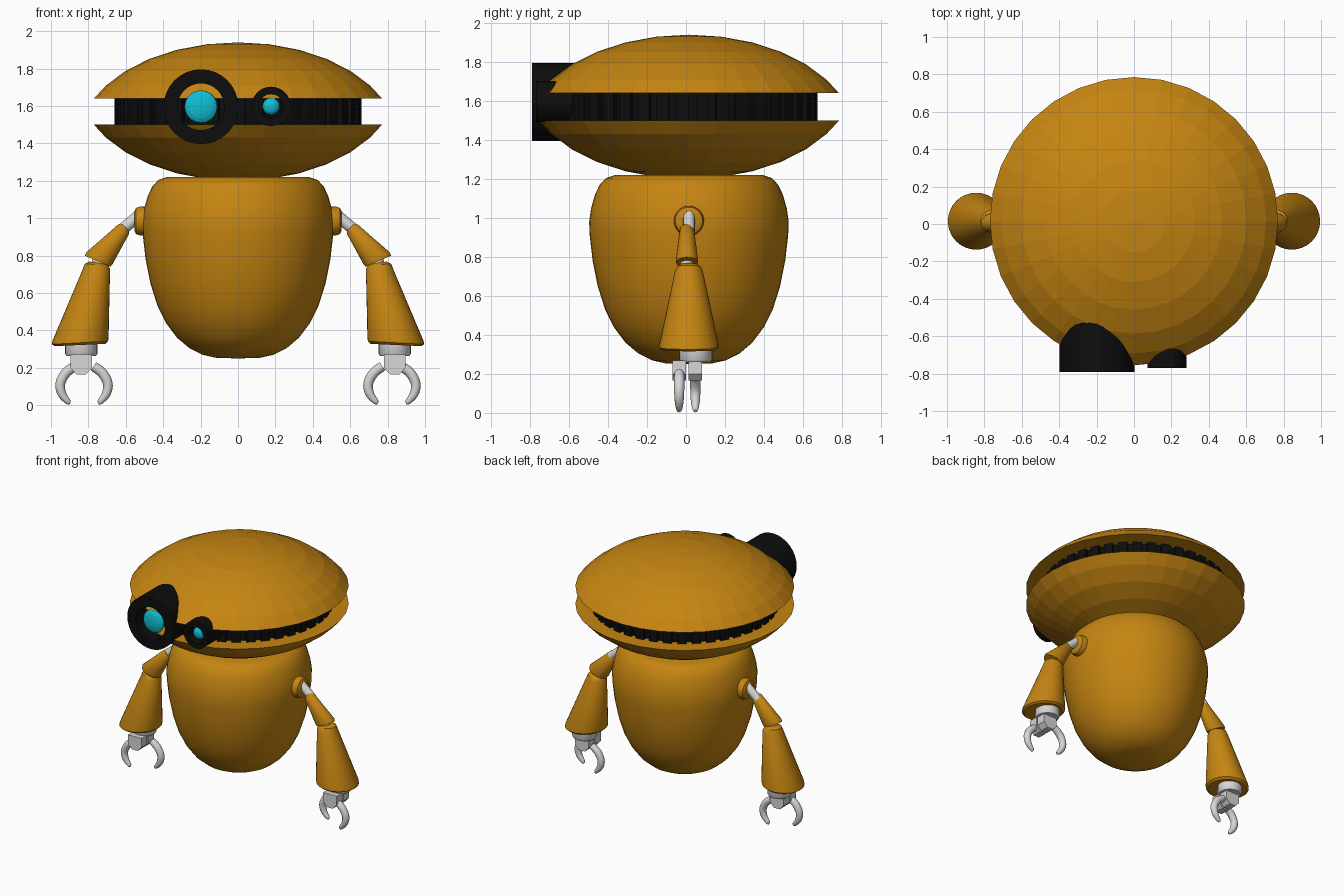
import bpy, bmesh, math
from mathutils import Vector

if "Cube" in bpy.data.objects:
    bpy.data.objects.remove(bpy.data.objects["Cube"])

CY = 0.015  # depth centre of head, body and arms


def material(name, r, g, b):
    m = bpy.data.materials.new(name)
    m.diffuse_color = (r, g, b, 1)
    m.use_nodes = True
    m.node_tree.nodes["Principled BSDF"].inputs["Base Color"].default_value = m.diffuse_color
    return m


GOLD = material("orange gold", 0.56, 0.235, 0.006)
BLACK = material("black", 0.004, 0.004, 0.004)
CYAN = material("cyan glow", 0.005, 0.52, 0.66)
GREY = material("light grey", 0.68, 0.68, 0.68)


def loft(name, rings, mat, smooth=True, closed=False):
    """Skin a list of equal-length point rings; cap the ends unless closed."""
    bm = bmesh.new()
    vs = [[bm.verts.new(p) for p in ring] for ring in rings]
    n = len(rings[0])
    pairs = list(zip(vs, vs[1:])) + ([(vs[-1], vs[0])] if closed else [])
    for a, b in pairs:
        for i in range(n):
            j = (i + 1) % n
            bm.faces.new((a[i], a[j], b[j], b[i]))
    if not closed:
        bm.faces.new(vs[0])
        bm.faces.new(vs[-1])
    bmesh.ops.remove_doubles(bm, verts=bm.verts, dist=1e-5)
    bmesh.ops.recalc_face_normals(bm, faces=bm.faces)
    me = bpy.data.meshes.new(name)
    bm.to_mesh(me)
    bm.free()
    me.materials.append(mat)
    ob = bpy.data.objects.new(name, me)
    bpy.context.collection.objects.link(ob)
    if smooth:
        bpy.ops.object.select_all(action='DESELECT')
        ob.select_set(True)
        bpy.context.view_layer.objects.active = ob
        bpy.ops.object.shade_smooth_by_angle(angle=math.radians(35))
    return ob


def ring(c, u, v, n):
    c, u, v = Vector(c), Vector(u), Vector(v)
    return [c + u * math.cos(2 * math.pi * i / n) + v * math.sin(2 * math.pi * i / n)
            for i in range(n)]


def lathe(name, profile, mat, centre, axis='z', n=32, **kw):
    """Revolve (radius, position) pairs about an axis through centre."""
    u, v, w = {'x': ((0, 1, 0), (0, 0, 1), (1, 0, 0)),
               'y': ((1, 0, 0), (0, 0, 1), (0, 1, 0)),
               'z': ((1, 0, 0), (0, 1, 0), (0, 0, 1))}[axis]
    rings = [ring(Vector(centre) + Vector(w) * t, Vector(u) * r, Vector(v) * r, n)
             for r, t in profile]
    return loft(name, rings, mat, **kw)


# Head: two faceted shells, each the cap of a flattened sphere
for name, z0, s in (("upper_head_shell", 1.64, 1), ("lower_head_shell", 1.50, -1)):
    cap = [(0.85 * math.cos(math.radians(a)), s * 0.52 * (math.sin(math.radians(a)) - 0.423))
           for a in (25, 33.75, 45, 56.25, 67.5, 78.75, 90)]
    lathe(name, cap, GOLD, (0, CY, z0), smooth=False)

# Toothed black band between the shells
TEETH = 40
outline = []
for i in range(TEETH):
    for f, r in ((0, 0.63), (0.38, 0.63), (0.38, 0.66), (1, 0.66)):
        a = 2 * math.pi * (i + f) / TEETH
        outline.append((r * math.cos(a), CY + r * math.sin(a)))
loft("toothed_band", [[(x, y, z) for x, y in outline] for z in (1.495, 1.645)],
     BLACK, smooth=False)

# Eyes: hollow black tubes with a shallow glowing lens
for side, x, z, ro, ri, rl, front, back in (
        ("large", -0.198, 1.596, 0.2, 0.125, 0.088, -0.79, -0.45),
        ("small", 0.177, 1.598, 0.105, 0.065, 0.046, -0.77, -0.55)):
    lathe(side + "_eye_tube", [(ro, front), (ro, back), (ri, back), (ri, front)],
          BLACK, (x, 0, z), 'y', closed=True)
    lens = [(rl * math.sin(math.pi * k / 8), front + 0.04 - 0.03 * math.cos(math.pi * k / 8))
            for k in range(9)]
    lathe(side + "_eye_lens", lens, CYAN, (x, 0, z), 'y', n=20, smooth=False)

# Egg shaped body
lathe("body", [(0, 0.25), (0.12, 0.254), (0.19, 0.27), (0.26, 0.305), (0.325, 0.36),
               (0.385, 0.44), (0.43, 0.53), (0.468, 0.65), (0.494, 0.78), (0.509, 0.91),
               (0.512, 0.98), (0.502, 1.05), (0.482, 1.12), (0.458, 1.17), (0.425, 1.205),
               (0.38, 1.22), (0, 1.22)], GOLD, (0, CY, 0), n=48)


def limb(name, sections, mat, s, n=24):
    """Loft along (x, z, y, half width dx, dz, half depth); s mirrors in x."""
    loft(name, [ring((s * x, y, z), (s * dx, 0, dz), (0, d, 0), n)
                for x, z, y, dx, dz, d in sections], mat)


def spline(pts, steps=5):
    """Catmull-Rom through points of any dimension."""
    p = [Vector(q) for q in [pts[0]] + pts + [pts[-1]]]
    out = []
    for i in range(1, len(p) - 2):
        for k in range(steps):
            t = k / steps
            a, b, c, d = p[i - 1:i + 3]
            out.append(0.5 * (2 * b + (c - a) * t + (2 * a - 5 * b + 4 * c - d) * t * t
                              + (3 * b - a - 3 * c + d) * t ** 3))
    return out + [p[-1]]


for side, s in (("left", 1), ("right", -1)):
    # Shoulder knob and pin
    lathe(side + "_shoulder_knob", [(0, s * 0.46), (0.075, s * 0.46), (0.077, s * 0.525),
                                    (0.07, s * 0.545), (0.055, s * 0.553), (0, s * 0.555)],
          GOLD, (0, CY, 0.985), 'x')
    limb(side + "_shoulder_pin", [(0.53, 1.015, CY, 0.02, 0.024, 0.03),
                                  (0.63, 0.93, CY, 0.02, 0.024, 0.03)], GREY, s, 16)
    # Upper arm
    limb(side + "_upper_arm", [(0.602, 0.952, CY - 0.01, 0.018, 0.018, 0.025),
                               (0.612, 0.94, CY - 0.01, 0.028, 0.027, 0.037),
                               (0.742, 0.785, CY - 0.01, 0.071, 0.031, 0.057),
                               (0.75, 0.77, CY - 0.01, 0.068, 0.029, 0.055)], GOLD, s)
    limb(side + "_elbow_pin", [(0.735, 0.80, CY - 0.01, 0.034, 0.014, 0.034),
                               (0.752, 0.735, CY - 0.01, 0.034, 0.014, 0.034)], GREY, s, 16)
    # Forearm
    limb(side + "_forearm", [(0.756, 0.764, CY, 0.04, 0.004, 0.04),
                             (0.757, 0.752, CY, 0.063, 0.004, 0.06),
                             (0.758, 0.725, CY, 0.074, -0.002, 0.072),
                             (0.842, 0.352, CY, 0.15, -0.008, 0.152),
                             (0.845, 0.334, CY, 0.15, -0.008, 0.152),
                             (0.845, 0.322, CY, 0.135, -0.006, 0.137)], GOLD, s, 32)
    # Wrist discs
    limb(side + "_wrist", [(0.838, 0.34, 0.05, 0.086, 0, 0.085),
                           (0.838, 0.275, 0.05, 0.086, 0, 0.085),
                           (0.838, 0.262, 0.05, 0.078, 0, 0.077)], GREY, s)
    # Two knuckle blocks, each carrying one hooked finger
    for part, y, out in (("outer", -0.035, 1), ("inner", 0.048, -1)):
        outline = [(-0.058, 0.27), (0.058, 0.27), (0.058, 0.2),
                   (0.025, 0.165), (-0.025, 0.165), (-0.058, 0.2)]
        loft(f"{side}_{part}_knuckle", [[(s * (0.838 + x), y + d, z) for x, z in outline]
                                        for d in (-0.035, 0.035)], GREY, smooth=False)
        path = spline([(0.035, 0.208, 0.026), (0.083, 0.172, 0.027), (0.112, 0.115, 0.026),
                       (0.103, 0.06, 0.023), (0.07, 0.018, 0.015), (0.06, 0.01, 0.006)])
        shift = 0.838 if out > 0 else 0.808
        rings = []
        for i, (x, z, r) in enumerate(path):
            a, b = path[max(i - 1, 0)], path[min(i + 1, len(path) - 1)]
            t = Vector((b.x - a.x, b.y - a.y)).normalized()
            rings.append(ring((s * (shift + out * x), y, z),
                              (s * out * -t.y * r, 0, t.x * r), (0, r, 0), 12))
        loft(f"{side}_{part}_finger", rings, GREY)
